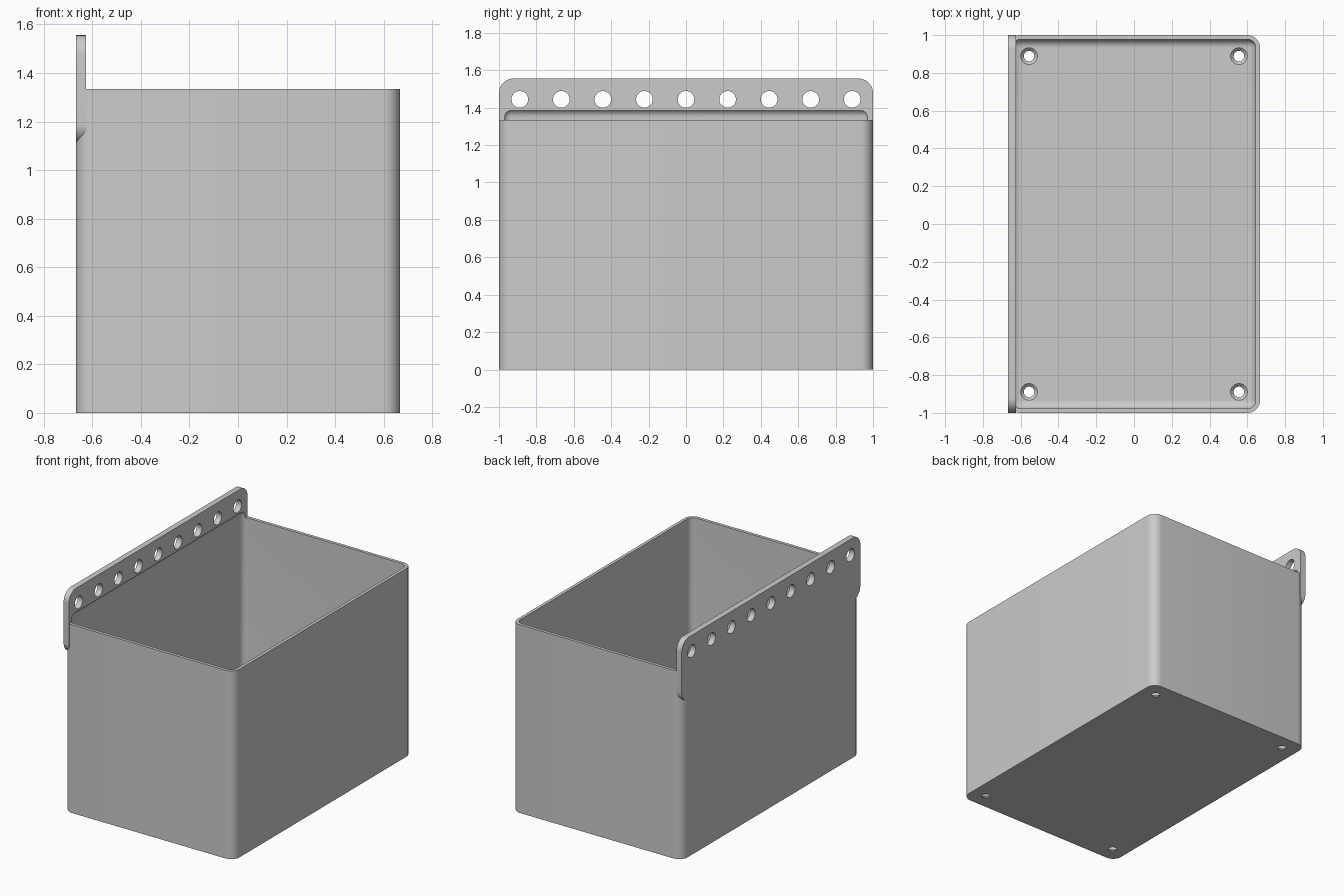
import bpy, bmesh, math
from mathutils import Matrix, Vector

cube = bpy.data.objects.get("Cube")
if cube:
    bpy.data.objects.remove(cube, do_unlink=True)

U = 2 / 90                      # one small unit of the layout
HX, HY, H = 30 * U, 45 * U, 60 * U
WALL, PLATE = U, 1.85 * U

grey = bpy.data.materials.new("light grey")
grey.use_nodes = True
grey.diffuse_color = (0.6, 0.6, 0.6, 1)
grey.node_tree.nodes["Principled BSDF"].inputs["Base Color"].default_value = (0.6, 0.6, 0.6, 1)


def make(name, bm):
    bmesh.ops.recalc_face_normals(bm, faces=bm.faces)
    mesh = bpy.data.meshes.new(name)
    bm.to_mesh(mesh)
    bm.free()
    mesh.materials.append(grey)
    ob = bpy.data.objects.new(name, mesh)
    bpy.context.collection.objects.link(ob)
    return ob


def rounded_box(name, lo, hi, radius, axis=None, segments=10):
    """Box with rounded edges: all of them, or only those along one axis."""
    lo, hi = Vector(lo), Vector(hi)
    bm = bmesh.new()
    bmesh.ops.create_cube(bm, size=1)
    for v in bm.verts:
        v.co = [(lo[i] if v.co[i] < 0 else hi[i]) for i in range(3)]
    edges = [e for e in bm.edges if axis is None
             or abs((e.verts[0].co - e.verts[1].co)[axis]) > 1e-4]
    bmesh.ops.bevel(bm, geom=edges, offset=radius, segments=segments,
                    profile=0.5, affect='EDGES')
    return make(name, bm)


def add_turned(bm, profile, matrix, sides=40):
    """Closed turned solid from (radius, height) pairs."""
    rings = []
    for r, z in profile:
        angles = [2 * math.pi * i / sides for i in range(sides)]
        rings.append([bm.verts.new(matrix @ Vector((r * math.cos(a), r * math.sin(a), z)))
                      for a in angles])
    for a, b in zip(rings, rings[1:]):
        for i in range(sides):
            j = (i + 1) % sides
            bm.faces.new((a[i], a[j], b[j], b[i]))
    bm.faces.new(rings[0][::-1])
    bm.faces.new(rings[-1])


def combine(target, other, operation):
    mod = target.modifiers.new(operation.lower(), 'BOOLEAN')
    mod.operation, mod.solver, mod.object = operation, 'EXACT', other
    bpy.context.view_layer.objects.active = target
    bpy.ops.object.modifier_apply(modifier=mod.name)
    bpy.data.objects.remove(other, do_unlink=True)


# Outer shell and hanging plate
bin_body = rounded_box("storage_bin", (-HX, -HY, 0), (HX, HY, H), 3 * U, axis=2)
plate = rounded_box("hanging_plate", (-HX, -HY, H - 10 * U),
                    (-HX + PLATE, HY, H + 10 * U), 3.5 * U, axis=0)
combine(bin_body, plate, 'UNION')

# Cavity, which also scoops a shallow recess into the plate
cavity = rounded_box("cavity_cutter", (-HX + WALL, -HY + WALL, WALL),
                     (HX - WALL, HY - WALL, H + 2.7 * U), 1.98 * U)
combine(bin_body, cavity, 'DIFFERENCE')

# Row of hanging holes and countersunk floor holes
bm = bmesh.new()
for i in range(-4, 5):
    place = Matrix.Translation((-HX, i * 10 * U, H + 5 * U)) @ Matrix.Rotation(math.pi / 2, 4, 'Y')
    add_turned(bm, [(2 * U, -0.1), (2 * U, 0.15)], place)
for sx in (-1, 1):
    for sy in (-1, 1):
        place = Matrix.Translation((sx * (HX - 5 * U), sy * (HY - 5 * U), 0))
        add_turned(bm, [(1.25 * U, -0.1), (1.25 * U, 0.25 * U), (2 * U, U), (2 * U, 2 * U)], place)
combine(bin_body, make("hole_cutter", bm), 'DIFFERENCE')

# Smooth rounded surfaces, crisp edges
bpy.ops.object.select_all(action='DESELECT')
bin_body.select_set(True)
bpy.context.view_layer.objects.active = bin_body
bpy.ops.object.shade_smooth_by_angle(angle=math.radians(25))
